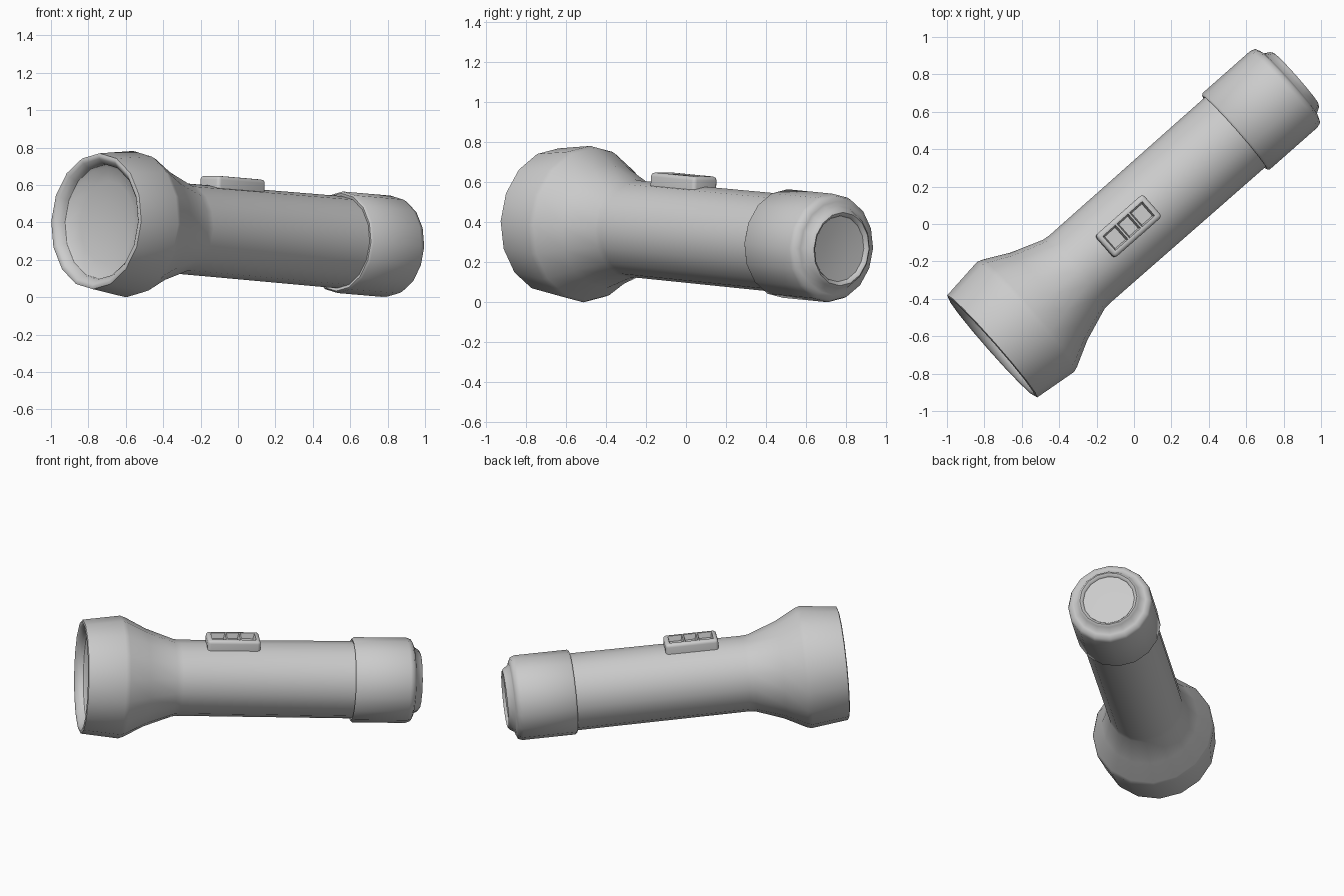
import bpy, bmesh, math
from mathutils import Matrix, Vector

if "Cube" in bpy.data.objects:
    bpy.data.objects.remove(bpy.data.objects["Cube"])

SIDES = 16
# Torch lies on its head and tail cap; local X runs from lens to tail
POSE = (Matrix.Translation((-0.007, 0.008, 0.341))
        @ Matrix.Rotation(math.radians(41.4), 4, 'Z')
        @ Matrix.Rotation(math.radians(3.7), 4, 'Y'))


def finish(name, bm, angle):
    bmesh.ops.recalc_face_normals(bm, faces=bm.faces[:])
    bm.transform(POSE)
    mesh = bpy.data.meshes.new(name)
    bm.to_mesh(mesh)
    bm.free()
    ob = bpy.data.objects.new(name, mesh)
    bpy.context.collection.objects.link(ob)
    bpy.ops.object.select_all(action='DESELECT')
    bpy.context.view_layer.objects.active = ob
    ob.select_set(True)
    bpy.ops.object.shade_smooth_by_angle(angle=math.radians(angle))
    return ob


def lathe(name, profile, angle=50):
    """Turn (x, radius) points around the X axis."""
    bm = bmesh.new()
    vs = [bm.verts.new((x, 0, r)) for x, r in profile]
    es = [bm.edges.new(p) for p in zip(vs, vs[1:])]
    bmesh.ops.spin(bm, geom=vs + es, cent=(0, 0, 0), axis=(1, 0, 0),
                   angle=math.tau, steps=SIDES, use_duplicate=False)
    bmesh.ops.remove_doubles(bm, verts=bm.verts[:], dist=1e-4)
    return finish(name, bm, angle)


# Flared head and tube, with the rim turned inward around the lens
lathe("head_and_barrel", [
    (-0.935, 0.28), (-0.935, 0.305), (-0.975, 0.31), (-1.0, 0.335),
    (-1.008, 0.35), (-1.003, 0.364), (-0.765, 0.392), (-0.735, 0.382),
    (-0.60, 0.312), (-0.42, 0.247), (-0.38, 0.243), (0.80, 0.247)])

# Shallow dished lens
lathe("lens", [(-0.955, 0.308), (-0.945, 0.295), (-0.925, 0.22),
               (-0.91, 0.11), (-0.905, 0)])

# Tail cap with raised ring and recessed end
lathe("tail_cap", [
    (0.735, 0.235), (0.728, 0.262), (0.74, 0.272), (1.08, 0.272),
    (1.108, 0.262), (1.12, 0.235), (1.125, 0.215), (1.155, 0.198),
    (1.166, 0.184), (1.16, 0.172), (1.148, 0.165), (1.14, 0.09), (1.138, 0)])

# Slide switch: rounded block with three sunken grip pockets
LENGTH, WIDTH, TOP, BASE = 0.34, 0.16, 0.295, 0.21
bm = bmesh.new()
bmesh.ops.create_cube(bm, size=1)
for v in bm.verts:
    v.co = Vector((-0.047 + v.co.x * LENGTH, v.co.y * WIDTH,
                   TOP if v.co.z > 0 else BASE))
rounded = [e for e in bm.edges if max(v.co.z for v in e.verts) > BASE + 0.01]
bmesh.ops.bevel(bm, geom=rounded, offset=0.02, segments=3, profile=0.5,
                affect='EDGES', clamp_overlap=True)
top = max(bm.faces, key=lambda f: f.calc_center_median().z)
bmesh.ops.inset_region(bm, faces=[top], thickness=0.006)
for x in (-0.047 - 0.045, -0.047 + 0.045):
    panels = [f for f in bm.faces if f.normal.z > 0.99
              and abs(f.calc_center_median().y) < 0.01
              and f.calc_area() > 0.005]
    geom = panels + list({e for f in panels for e in f.edges}) \
        + list({v for f in panels for v in f.verts})
    bmesh.ops.bisect_plane(bm, geom=geom, plane_co=(x, 0, 0),
                           plane_no=(1, 0, 0))
    bm.normal_update()
pockets = [f for f in bm.faces if f.normal.z > 0.99 and f.calc_area() > 0.005]
bmesh.ops.inset_individual(bm, faces=pockets, thickness=0.007)
bmesh.ops.inset_individual(bm, faces=pockets, thickness=0.012, depth=-0.035)
finish("switch", bm, 40)
